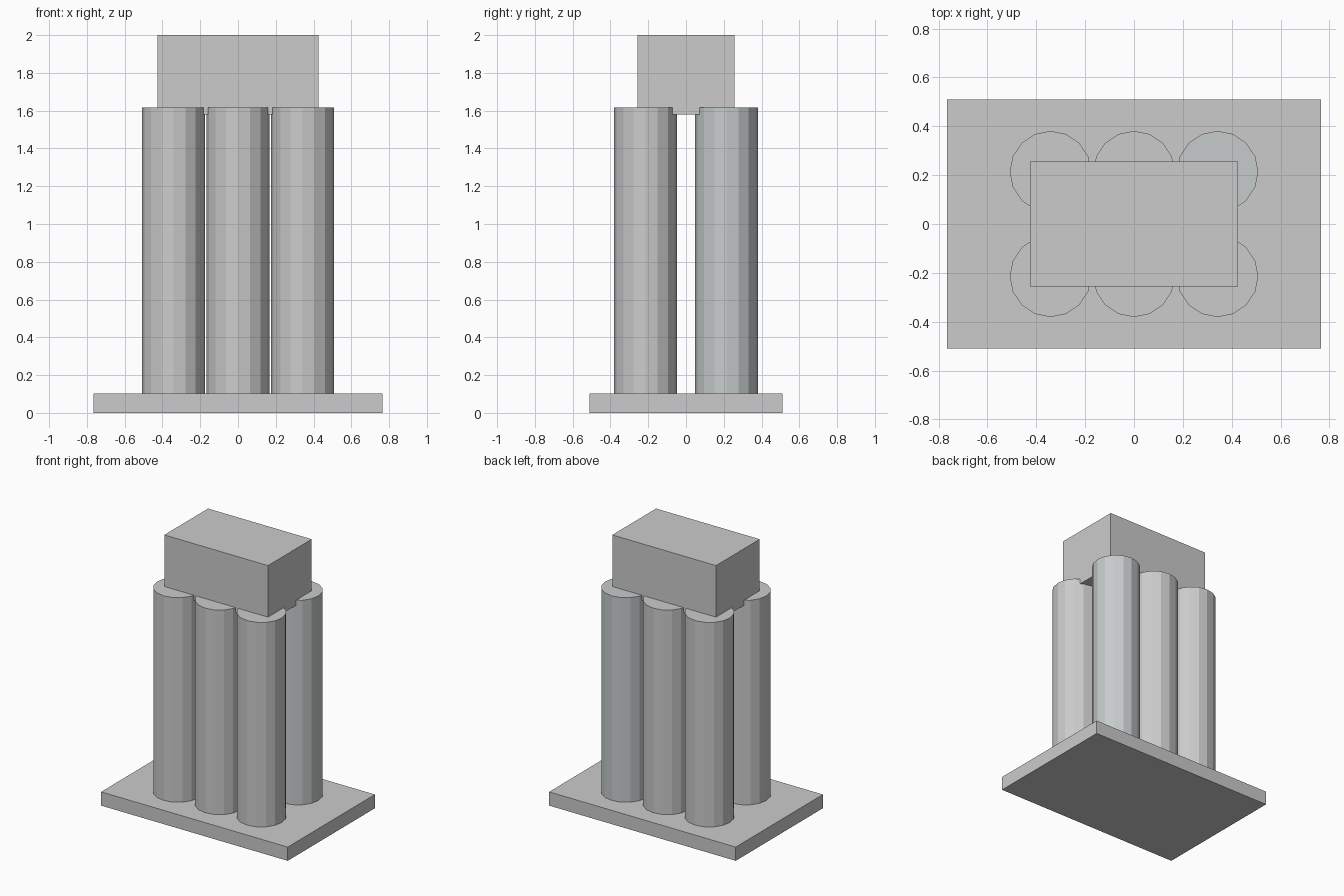
import bpy

if "Cube" in bpy.data.objects:
    bpy.data.objects.remove(bpy.data.objects["Cube"])

# Main dimensions
BASE_TOP = 0.102
COLUMN_TOP = 1.618
BLOCK_BOTTOM = 1.58
RADIUS = 0.167
DX, DY = 0.342, 0.214


def box(name, sx, sy, z0, z1):
    bpy.ops.mesh.primitive_cube_add(size=1, location=(0, 0, (z0 + z1) / 2))
    ob = bpy.context.object
    ob.name = name
    ob.scale = (sx, sy, z1 - z0)
    bpy.ops.object.transform_apply(location=False, rotation=False, scale=True)
    return ob


def column(name, x, y):
    bpy.ops.mesh.primitive_cylinder_add(
        vertices=16, radius=RADIUS, depth=COLUMN_TOP - BASE_TOP,
        location=(x, y, (COLUMN_TOP + BASE_TOP) / 2))
    ob = bpy.context.object
    ob.name = name
    return ob


# Ground slab and upper block
box("base_slab", 1.53, 1.02, 0, BASE_TOP)
box("top_block", 0.85, 0.512, BLOCK_BOTTOM, 2.0)

# Two rows of three round columns
for row, y in (("front", -DY), ("back", DY)):
    for side, x in (("left", -DX), ("middle", 0), ("right", DX)):
        column(f"{row}_{side}_column", x, y)

# The back right column is slightly tinted
tint = bpy.data.materials.new("blue_grey")
tint.diffuse_color = (0.57, 0.60, 0.60, 1)
tint.use_nodes = True
tint.node_tree.nodes["Principled BSDF"].inputs["Base Color"].default_value = tint.diffuse_color
bpy.data.objects["back_right_column"].data.materials.append(tint)
